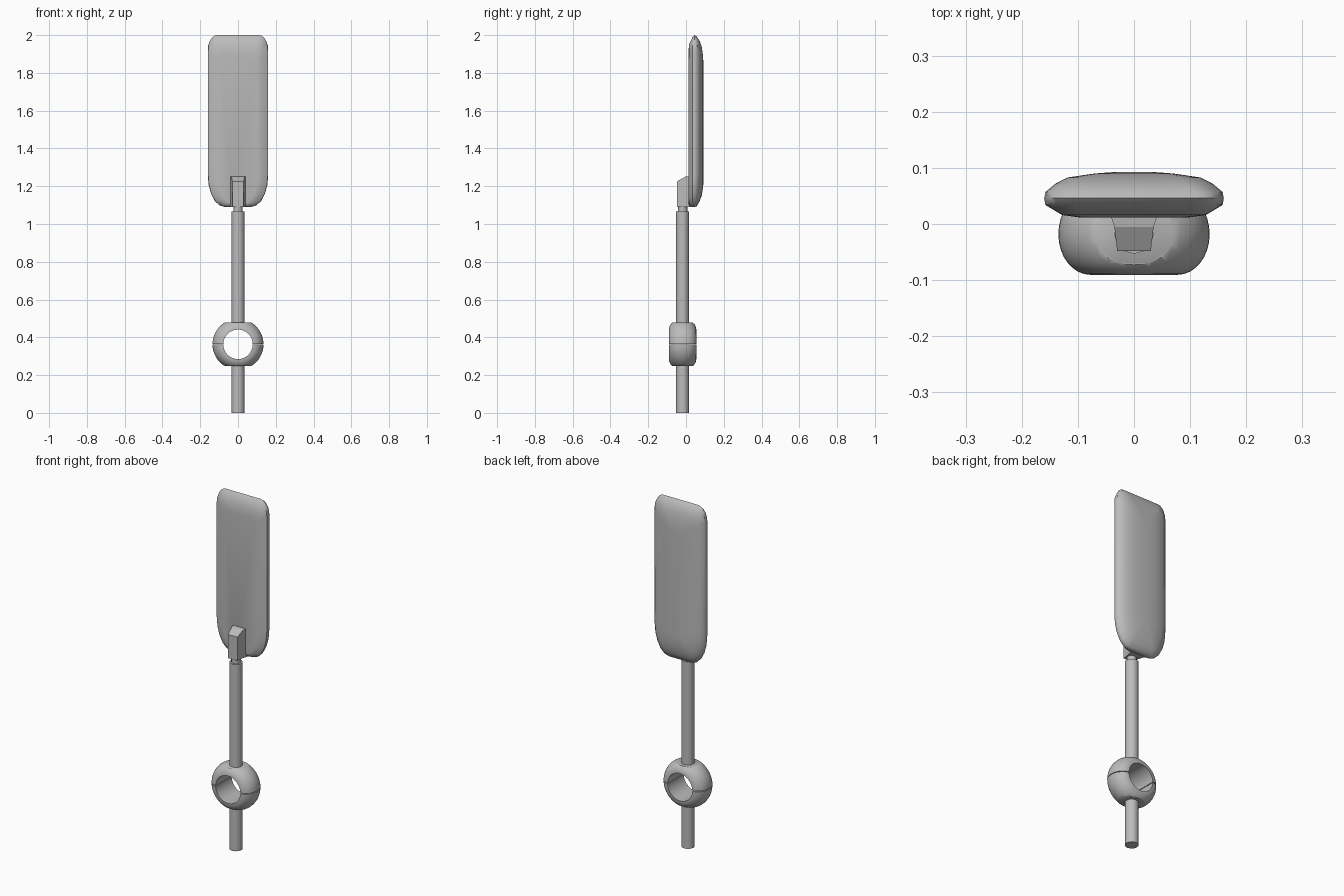
import bpy, bmesh, math
from mathutils import Matrix, Vector

if "Cube" in bpy.data.objects:
    bpy.data.objects.remove(bpy.data.objects["Cube"])

grey = bpy.data.materials.new("plain grey")
grey.use_nodes = True
COLOUR = (0.5, 0.5, 0.5, 1)
grey.diffuse_color = COLOUR
grey.node_tree.nodes["Principled BSDF"].inputs["Base Color"].default_value = COLOUR

AXIS_Y = -0.018
BALL_Z = 0.363


def finish(name, bm, angle=35):
    bmesh.ops.recalc_face_normals(bm, faces=bm.faces)
    mesh = bpy.data.meshes.new(name)
    bm.to_mesh(mesh)
    bm.free()
    mesh.materials.append(grey)
    obj = bpy.data.objects.new(name, mesh)
    bpy.context.collection.objects.link(obj)
    bpy.ops.object.select_all(action="DESELECT")
    obj.select_set(True)
    bpy.context.view_layer.objects.active = obj
    bpy.ops.object.shade_smooth_by_angle(angle=math.radians(angle))
    return obj


def loft(name, rings, angle=35, capped=True):
    """Skin a list of equal-length point rings."""
    bm = bmesh.new()
    loops = [[bm.verts.new(p) for p in ring] for ring in rings]
    n = len(loops[0])
    for a, b in zip(loops, loops[1:]):
        for i in range(n):
            j = (i + 1) % n
            bm.faces.new((a[i], a[j], b[j], b[i]))
    if capped:
        bm.faces.new(loops[0])
        bm.faces.new(loops[-1])
    return finish(name, bm, angle)


def rod(name, radius, z0, z1, sides=12):
    bm = bmesh.new()
    place = Matrix.Translation((0, AXIS_Y, (z0 + z1) / 2))
    bmesh.ops.create_cone(bm, cap_ends=True, segments=sides, radius1=radius,
                          radius2=radius, depth=z1 - z0, matrix=place)
    return finish(name, bm)


def ball_half(name, side):
    """Half of a ring-shaped ball, flattened at the pole and split at the middle."""
    hole, bulge, half_depth, flat, gap = 0.078, 0.057, 0.0725, 0.115, 0.002
    bm = bmesh.new()
    steps = 16
    profile = []
    for i in range(steps + 1):
        t = math.pi * (i / steps - 0.5)
        r = hole + bulge * math.cos(t)
        profile.append(bm.verts.new((r, half_depth * math.sin(t), 0)))
    edges = [bm.edges.new((a, b)) for a, b in zip(profile, profile[1:] + profile[:1])]
    bmesh.ops.spin(bm, geom=profile + edges, cent=(0, 0, 0), axis=(0, 1, 0),
                   angle=2 * math.pi, steps=48, use_merge=True)
    bmesh.ops.remove_doubles(bm, verts=bm.verts, dist=0.00001)
    for height, direction in ((flat, 1), (gap, -1)):
        cut = bmesh.ops.bisect_plane(
            bm, geom=bm.verts[:] + bm.edges[:] + bm.faces[:],
            plane_co=(0, 0, side * height), plane_no=(0, 0, side * direction),
            clear_outer=True)
        rim = [e for e in cut["geom_cut"] if isinstance(e, bmesh.types.BMEdge)]
        bmesh.ops.edgeloop_fill(bm, edges=rim)
    bmesh.ops.translate(bm, verts=bm.verts, vec=Vector((0, AXIS_Y, BALL_Z)))
    return finish(name, bm)


def paddle_ring(y, half_width, z0, z1, bottom, top):
    """Rounded rectangle; bottom and top are (width, height) of the corners."""
    points = []
    corners = ((1, z0, 1, bottom), (1, z1, -1, top),
               (-1, z1, -1, top), (-1, z0, 1, bottom))
    for k, (sx, z, sz, (w, h)) in enumerate(corners):
        arc = [math.pi / 2 * i / 5 for i in range(6)]
        if k % 2:
            arc.reverse()
        for t in arc:
            points.append((sx * (half_width - w * (1 - math.sin(t))), y,
                           z + sz * h * (1 - math.cos(t))))
    return points


# Stem and ball joint
rod("lower_rod", 0.035, 0, 0.25)
rod("upper_rod", 0.035, 0.476, 1.065)
rod("rod_neck", 0.025, 1.06, 1.10)
ball_half("upper_ball_half", 1)
ball_half("lower_ball_half", -1)

# Bracket: tapers toward the front, with a sloped top
loft("bracket", [
    [(-w, y, 1.09), (w, y, 1.09), (w * 1.03, y, z), (-w * 1.03, y, z)]
    for y, w, z in ((-0.048, 0.029, 1.225), (-0.005, 0.034, 1.25), (0.03, 0.045, 1.255))
], angle=20)

# Paddle: rounded slab, flat in front and bulging behind
loft("paddle", [paddle_ring(*r) for r in (
    (0.012, 0.100, 1.110, 1.900, (0.07, 0.13), (0.03, 0.05)),
    (0.016, 0.128, 1.098, 1.950, (0.08, 0.15), (0.04, 0.06)),
    (0.034, 0.158, 1.090, 1.988, (0.09, 0.17), (0.05, 0.07)),
    (0.046, 0.160, 1.090, 2.000, (0.09, 0.17), (0.05, 0.08)),
    (0.057, 0.158, 1.094, 1.992, (0.09, 0.17), (0.05, 0.07)),
    (0.072, 0.140, 1.120, 1.970, (0.08, 0.16), (0.05, 0.07)),
    (0.083, 0.118, 1.150, 1.940, (0.07, 0.14), (0.04, 0.06)),
    (0.090, 0.070, 1.190, 1.890, (0.04, 0.10), (0.03, 0.04)),
    (0.093, 0.030, 1.230, 1.840, (0.02, 0.06), (0.01, 0.03)),
)], angle=40)
